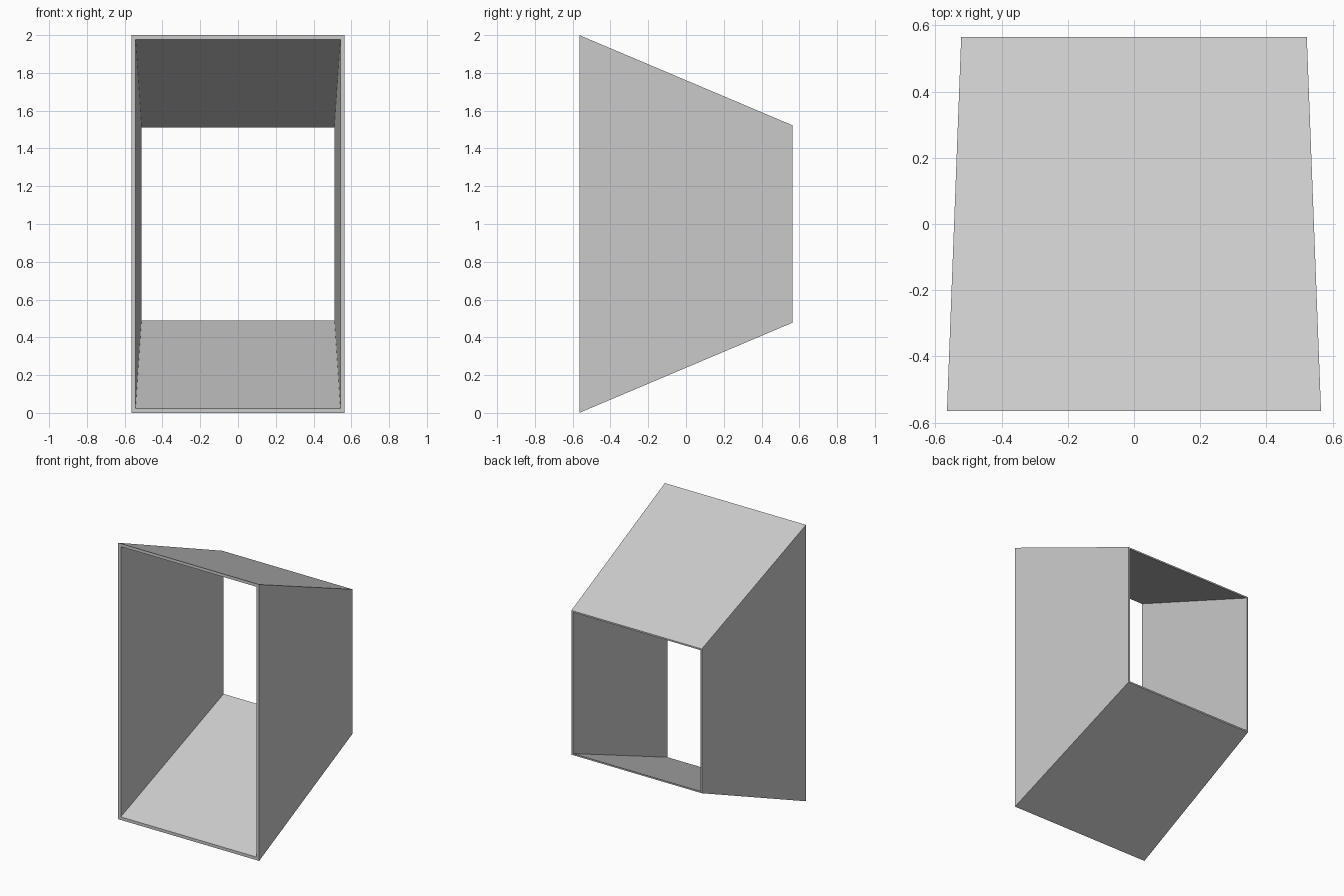
import bpy
import bmesh

cube = bpy.data.objects.get("Cube")
if cube:
    bpy.data.objects.remove(cube, do_unlink=True)

# Single plain grey
grey = bpy.data.materials.new("light_grey")
grey.use_nodes = True
colour = (0.6, 0.6, 0.6, 1)
grey.diffuse_color = colour
grey.node_tree.nodes["Principled BSDF"].inputs["Base Color"].default_value = colour


def ring(bm, half_width, half_height, y):
    """Rectangular loop of vertices centred on z = 1."""
    corners = [(-1, -1), (1, -1), (1, 1), (-1, 1)]
    return [bm.verts.new((sx * half_width, y, 1 + sz * half_height))
            for sx, sz in corners]


# Tapered duct: outer front, outer back, inner back, inner front
bm = bmesh.new()
depth = 0.565
loops = [
    ring(bm, 0.565, 1.0, -depth),
    ring(bm, 0.522, 0.522, depth),
    ring(bm, 0.511, 0.511, depth),
    ring(bm, 0.543, 0.978, -depth),
]
for i, a in enumerate(loops):
    b = loops[(i + 1) % len(loops)]
    for k in range(4):
        n = (k + 1) % 4
        bm.faces.new((a[k], a[n], b[n], b[k]))
bmesh.ops.recalc_face_normals(bm, faces=bm.faces)

mesh = bpy.data.meshes.new("tapered_duct")
bm.to_mesh(mesh)
bm.free()
mesh.materials.append(grey)
duct = bpy.data.objects.new("tapered_duct", mesh)
bpy.context.collection.objects.link(duct)
